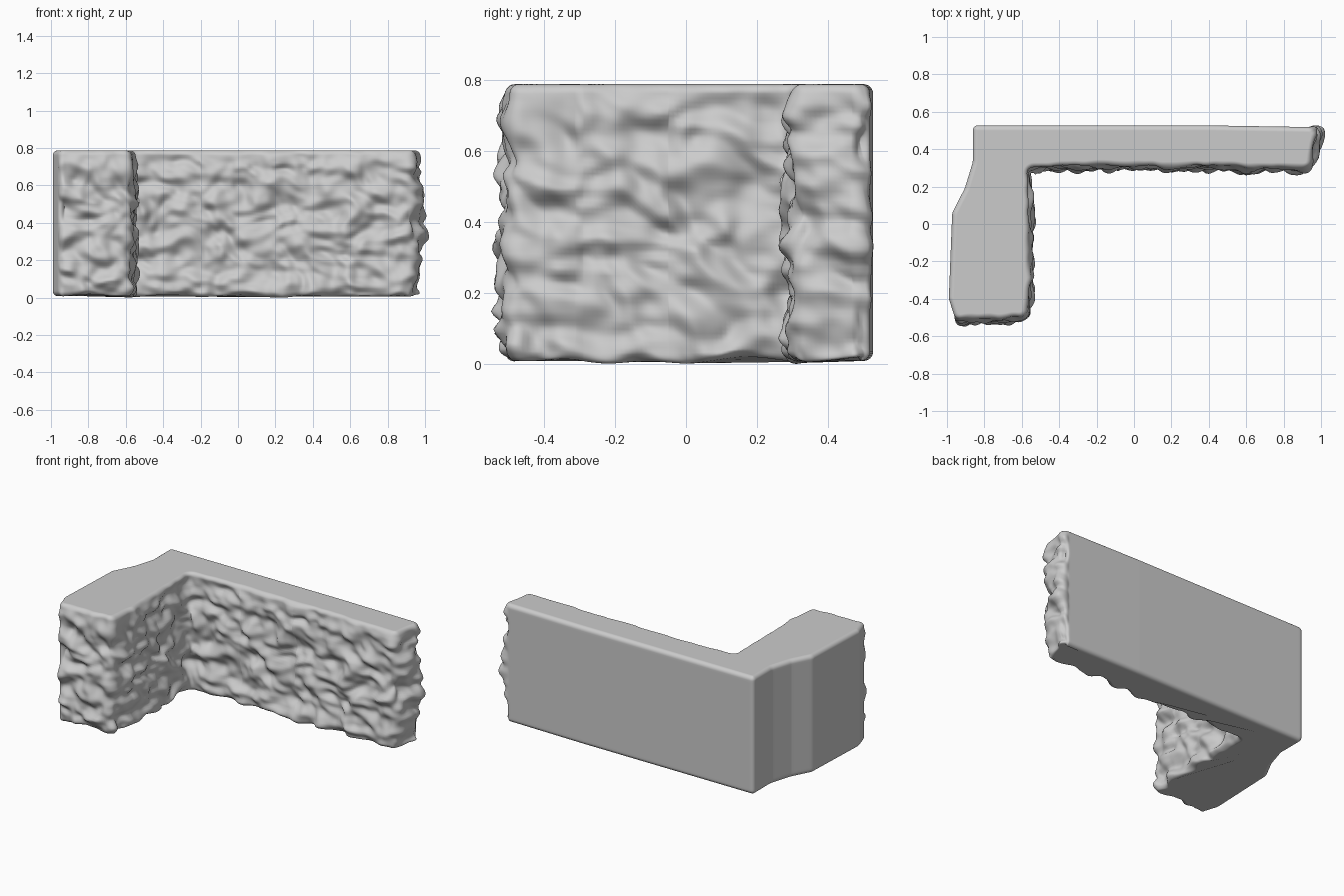
import bpy, bmesh, math
from mathutils import Vector, noise

if "Cube" in bpy.data.objects:
    bpy.data.objects.remove(bpy.data.objects["Cube"])

TOP, BOTTOM, EDGE, STEP = 0.787, 0.008, 0.027, 0.0125

# L-shaped plan, clockwise from the back right: x, y, corner radius
PLAN = [(0.95, 0.518, 0.035), (0.972, 0.48, 0.04), (0.935, 0.302, 0.045),
        (0.2, 0.312, 0.2), (-0.2, 0.318, 0.2), (-0.572, 0.308, 0.05),
        (-0.565, -0.05, 0.15), (-0.555, -0.30, 0.15), (-0.58, -0.495, 0.045),
        (-0.955, -0.508, 0.04), (-0.99, -0.40, 0.06), (-0.972, 0.06, 0.07),
        (-0.905, 0.19, 0.09), (-0.862, 0.33, 0.08), (-0.862, 0.527, 0.03),
        (0.4, 0.527, 0.2)]


def rounded_outline(plan):
    """Fillet every corner, then resample evenly."""
    pts = []
    n = len(plan)
    for i, (x, y, r) in enumerate(plan):
        p = Vector((x, y))
        a = Vector(plan[i - 1][:2]) - p
        b = Vector(plan[(i + 1) % n][:2]) - p
        half = a.angle(b) / 2
        t = min(r / math.tan(half), a.length * 0.45, b.length * 0.45)
        p0, p1 = p + a.normalized() * t, p + b.normalized() * t
        for k in range(9):
            s = k / 8
            pts.append(p0 * (1 - s) ** 2 + p * 2 * s * (1 - s) + p1 * s ** 2)
    out = []
    for i, p in enumerate(pts):
        q = pts[(i + 1) % len(pts)]
        cuts = max(1, round((q - p).length / STEP))
        if (q - p).length > 1e-5:
            out += [p.lerp(q, k / cuts) for k in range(cuts)]
    return out


def smooth(a, b, v):
    t = max(0.0, min(1.0, (v - a) / (b - a)))
    return t * t * (3 - 2 * t)


def bumps(p):
    """Weathered rock relief with slanting ridges."""
    q = Vector((p.x + 0.35 * p.z, p.y + 0.35 * p.z, p.z * 1.25 - 0.2 * p.x))
    q += 0.05 * noise.noise_vector(p * 5)
    return 0.046 * noise.noise(q * 7.5) + 0.022 * noise.noise(q * 15 + Vector((9, 4, 2)))


outline = rounded_outline(PLAN)
count = len(outline)
normals = []
for i in range(count):
    d = (outline[(i + 1) % count] - outline[i - 1]).normalized()
    normals.append(Vector((-d.y, d.x)))

# Rock faces: right end, inner sides and arm front; back and outer left stay smooth
corner = min(range(count), key=lambda i: (outline[i] - Vector((-0.965, -0.49))).length)
rough = [smooth(0, 8, i) * smooth(0, 7, corner - i) for i in range(count)]

# Wall section: rounded bottom edge, straight face, rounded top edge (z, inset)
arc = [math.pi / 2 * k / 6 for k in range(7)]
section = [(BOTTOM + EDGE * (1 - math.sin(a)), EDGE * (1 - math.cos(a))) for a in reversed(arc)]
lo, hi = BOTTOM + EDGE, TOP - EDGE
section += [(lo + (hi - lo) * k / 58, 0) for k in range(1, 58)]
section += [(TOP - EDGE * (1 - math.sin(a)), EDGE * (1 - math.cos(a))) for a in arc]

bm = bmesh.new()
rings = []
for z, inset in section:
    fade = 0.2 + 0.8 * smooth(0, 0.1, TOP - z)
    low = 1 - smooth(0, 0.09, z)
    ring = []
    for p, nrm, w in zip(outline, normals, rough):
        base = Vector((p.x, p.y, z))
        q = p + nrm * ((bumps(base) + 0.006) * w * fade - inset)
        lift = 0.02 * w * low * noise.noise(Vector((p.x * 6, p.y * 6, 3.3)))
        ring.append(bm.verts.new((q.x, q.y, max(0.0, z + lift))))
    rings.append(ring)
for r0, r1 in zip(rings, rings[1:]):
    for i in range(count):
        j = (i + 1) % count
        bm.faces.new((r0[i], r0[j], r1[j], r1[i]))
bm.faces.new(rings[-1])
bm.faces.new(rings[0][::-1])
bmesh.ops.recalc_face_normals(bm, faces=bm.faces)
for f in bm.faces:
    f.smooth = True

mesh = bpy.data.meshes.new("rock_wall")
bm.to_mesh(mesh)
bm.free()
wall = bpy.data.objects.new("rock_wall", mesh)
bpy.context.collection.objects.link(wall)
wall.modifiers.new("even_shading", 'WEIGHTED_NORMAL')
